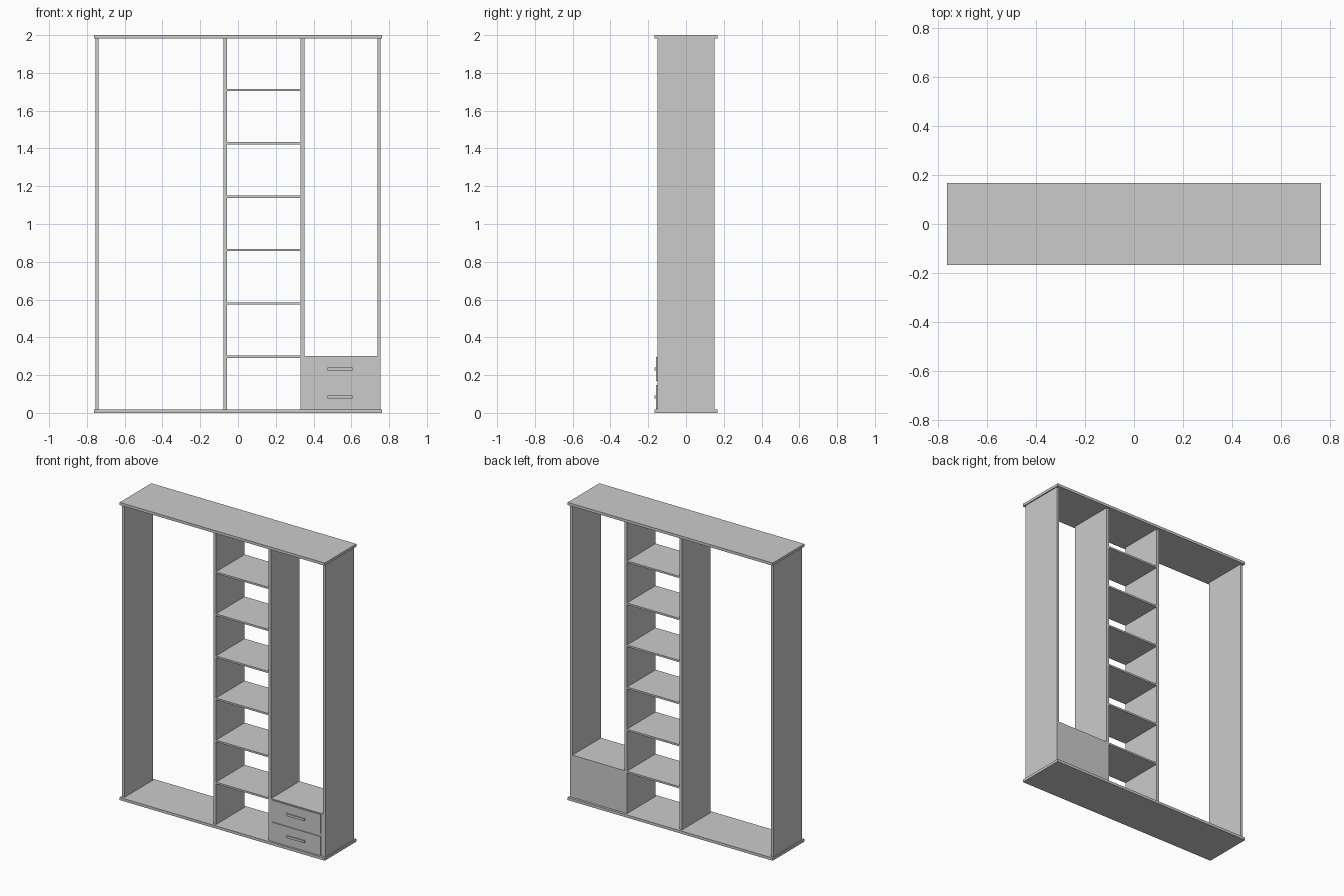
import bpy

if "Cube" in bpy.data.objects:
    bpy.data.objects.remove(bpy.data.objects["Cube"])

def box(name, x0, x1, y0, y1, z0, z1):
    bpy.ops.mesh.primitive_cube_add(size=1, location=((x0+x1)/2, (y0+y1)/2, (z0+z1)/2))
    o = bpy.context.object
    o.name = name
    o.scale = (x1-x0, y1-y0, z1-z0)
    bpy.ops.object.transform_apply(location=False, rotation=False, scale=True)
    return o

F, B = -0.152, 0.152   # front and back of the upright panels
T = 0.018              # board thickness

# Overhanging top and bottom boards
box("bottom_board", -0.762, 0.762, -0.168, 0.168, 0, T)
box("top_board", -0.762, 0.762, -0.168, 0.168, 2 - T, 2)

# Outer sides and inner dividers
uprights = {"left_side": (-0.755, -0.738), "right_side": (0.738, 0.755),
            "left_divider": (-0.077, -0.057), "right_divider": (0.332, 0.352)}
for name, (x0, x1) in uprights.items():
    box(name, x0, x1, F, B, T, 2 - T)

# Shelves of the middle bay
for i in range(6):
    z = 0.297 + i * 0.2826
    box(f"shelf_{i+1}", -0.057, 0.332, F, B, z - 0.006, z + 0.006)

# Drawer cabinet with two fronts and bar handles
box("drawer_cabinet", 0.352, 0.738, F, B, T, 0.302)
for i, (z0, z1) in enumerate(((0.02, 0.148), (0.168, 0.296))):
    box(f"drawer_front_{i+1}", 0.36, 0.722, F - 0.006, F, z0, z1)
    zc = (z0 + z1) / 2
    box(f"handle_bar_{i+1}", 0.475, 0.607, F - 0.014, F - 0.009, zc - 0.008, zc + 0.008)
    for s, x in (("left", 0.475), ("right", 0.599)):
        box(f"handle_post_{s}_{i+1}", x, x + 0.008, F - 0.009, F - 0.006, zc - 0.008, zc + 0.008)
